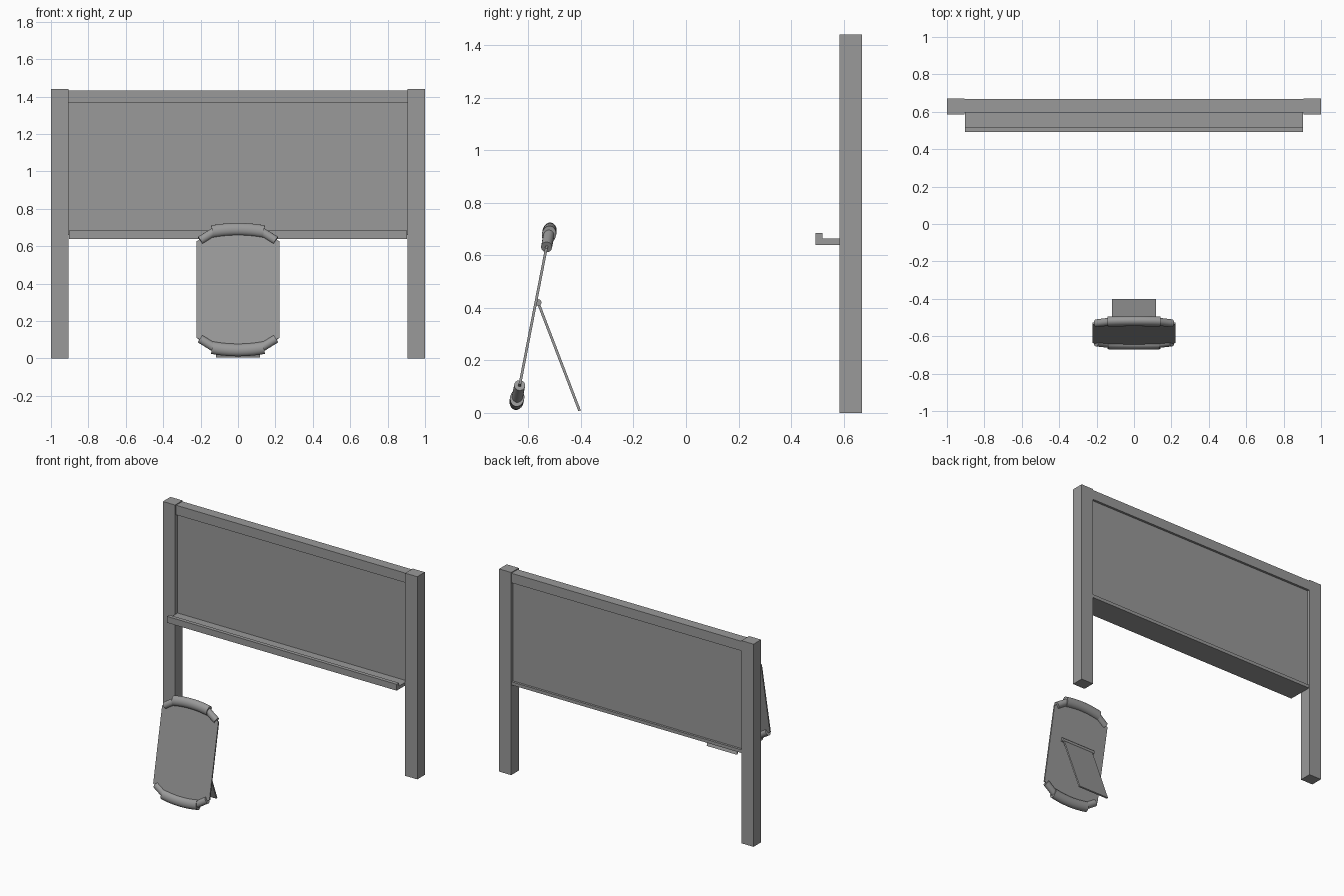
import bpy, bmesh, math
from mathutils import Matrix, Vector

if "Cube" in bpy.data.objects:
    bpy.data.objects.remove(bpy.data.objects["Cube"])

# Dark grey for every part
grey = bpy.data.materials.new("dark_grey")
grey.diffuse_color = (0.32, 0.32, 0.32, 1)
grey.use_nodes = True
grey.node_tree.nodes["Principled BSDF"].inputs["Base Color"].default_value = grey.diffuse_color


def finish(name, bm, matrix=Matrix()):
    me = bpy.data.meshes.new(name)
    bmesh.ops.recalc_face_normals(bm, faces=bm.faces)
    bm.to_mesh(me)
    bm.free()
    me.materials.append(grey)
    ob = bpy.data.objects.new(name, me)
    ob.matrix_world = matrix
    bpy.context.collection.objects.link(ob)
    return ob


def box(name, lo, hi, matrix=Matrix()):
    lo, hi = Vector(lo), Vector(hi)
    bm = bmesh.new()
    bmesh.ops.create_cube(bm, size=1)
    bmesh.ops.scale(bm, vec=hi - lo, verts=bm.verts)
    bmesh.ops.translate(bm, vec=(lo + hi) / 2, verts=bm.verts)
    return finish(name, bm, matrix)


def prism(name, outline, axis, depth, matrix=Matrix()):
    """Extrude a closed outline of 3D points along an axis vector."""
    bm = bmesh.new()
    face = bm.faces.new([bm.verts.new(p) for p in outline])
    new = bmesh.ops.extrude_face_region(bm, geom=[face])["geom"]
    bmesh.ops.translate(bm, vec=Vector(axis) * depth,
                        verts=[v for v in new if isinstance(v, bmesh.types.BMVert)])
    # the starting face is left as the near cap of the solid
    if not face.is_valid:
        bm.faces.new([v for v in bm.verts][:len(outline)])
    return finish(name, bm, matrix)


def tube(name, pts, r_y, r_plane, matrix, sides=20):
    """Capped oval tube swept along points lying in the local xz plane."""
    bm = bmesh.new()
    pts = [Vector(p) for p in pts]
    rings = []
    for i, p in enumerate(pts):
        t = (pts[min(i + 1, len(pts) - 1)] - pts[max(i - 1, 0)]).normalized()
        a, b = Vector((0, r_y, 0)), t.cross(Vector((0, 1, 0))) * r_plane
        angles = [2 * math.pi * k / sides for k in range(sides)]
        rings.append([bm.verts.new(p + a * math.cos(q) + b * math.sin(q)) for q in angles])
    for r, s in zip(rings, rings[1:]):
        for k in range(sides):
            n = (k + 1) % sides
            bm.faces.new((r[k], r[n], s[n], s[k]))
    bm.faces.new(rings[0])
    bm.faces.new(rings[-1])
    ob = finish(name, bm, matrix)
    bpy.ops.object.select_all(action='DESELECT')
    ob.select_set(True)
    bpy.context.view_layer.objects.active = ob
    bpy.ops.object.shade_smooth_by_angle(angle=math.radians(40))
    return ob


# Large board: posts, top rail, writing panel
for side, x in (("left", -0.9525), ("right", 0.9525)):
    box(side + "_post", (x - 0.0475, 0.585, 0), (x + 0.0475, 0.67, 1.44))
box("top_rail", (-0.905, 0.597, 1.366), (0.905, 0.668, 1.434))
box("writing_panel", (-0.905, 0.612, 0.66), (0.905, 0.652, 1.366))

# Chalk tray with front lip, running under the panel
tray = [(0.668, 0.64), (0.492, 0.64), (0.492, 0.685), (0.519, 0.685), (0.519, 0.663), (0.668, 0.663)]
prism("chalk_tray", [(-0.903, y, z) for y, z in tray], (1, 0, 0), 1.806)

# Small leaning board, built upright and tilted back
tilt = Matrix.Translation((0, -0.582, 0.368)) @ Matrix.Rotation(-math.radians(11), 4, 'X')


def arch(x, top, r):
    """Height of an arched end at x."""
    return top - r + math.sqrt(r * r - x * x)


xs = [-0.221 + 0.442 * i / 16 for i in range(17)]
ends = [(x, arch(x, 0.326, 0.42)) for x in xs]
outline = [(x, -0.005, z) for x, z in ends] + [(x, -0.005, -z) for x, z in reversed(ends)]
prism("small_board", outline, (0, 1, 0), 0.01, tilt)

# Padded grips on both ends
for end, s in (("top", 1), ("bottom", -1)):
    mid = [-0.138 + 0.276 * i / 12 for i in range(13)]
    tube(end + "_grip", [(x, 0, s * arch(x, 0.329, 0.75)) for x in mid], 0.027, 0.034, tilt)
    for side, m in (("left", -1), ("right", 1)):
        tube(f"{end}_{side}_grip", [(m * 0.12, 0, s * 0.32), (m * 0.202, 0, s * 0.268)],
             0.021, 0.023, tilt)

# Hinge and folding stand
hinge, foot = Vector((0, -0.563, 0.42)), Vector((0, -0.405, 0.008))
tube("stand_hinge", [(-0.132, 0, 0), (0.132, 0, 0)], 0.013, 0.013, Matrix.Translation(hinge), 12)
d = foot - hinge
swing = Matrix.Translation(hinge) @ Matrix.Rotation(math.atan2(d.y, -d.z), 4, 'X')
box("folding_stand", (-0.118, -0.005, -d.length), (0.118, 0.005, 0), swing)
